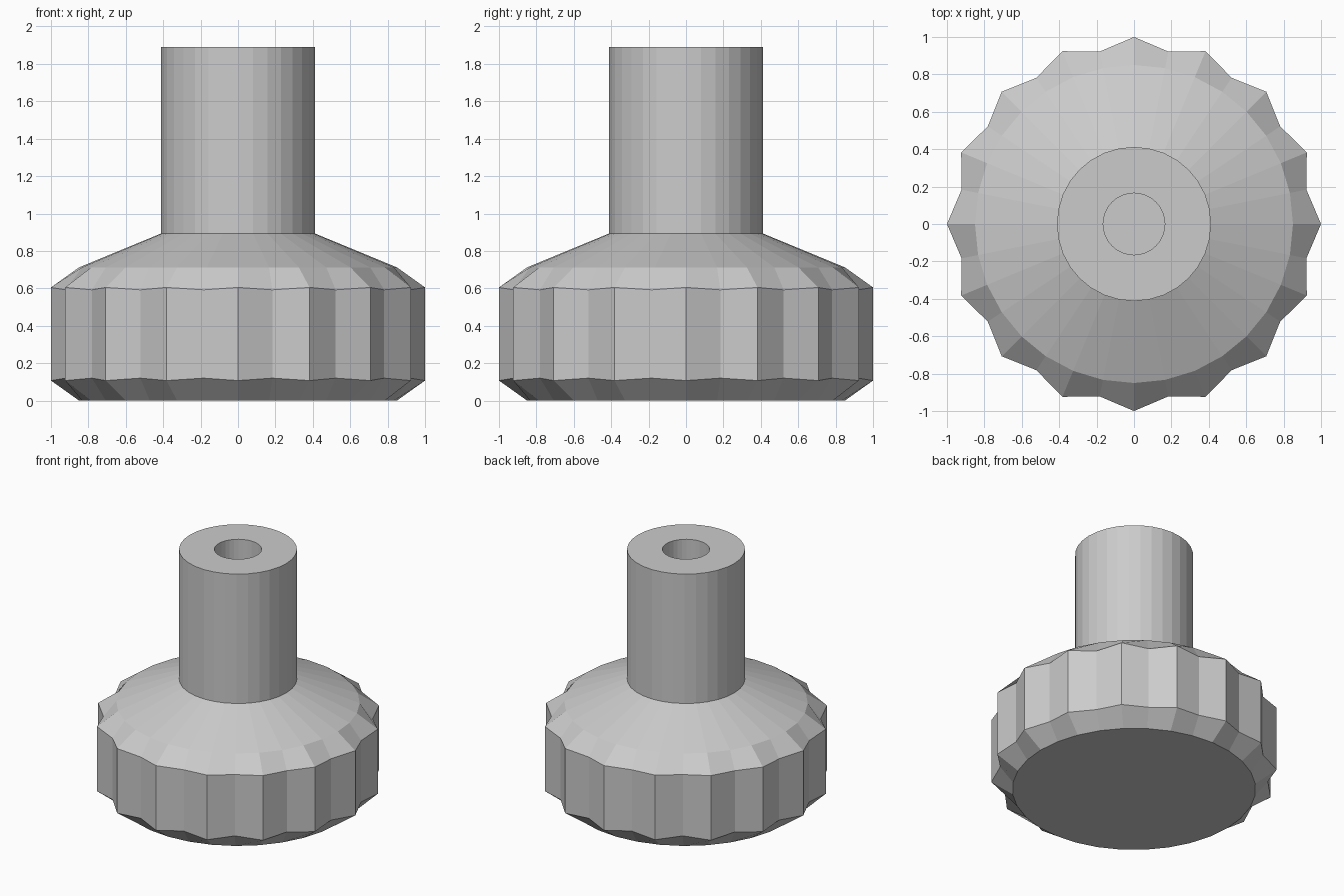
import bpy, bmesh, math

if "Cube" in bpy.data.objects:
    bpy.data.objects.remove(bpy.data.objects["Cube"])

N = 32  # sides all round

grey = bpy.data.materials.new("light_grey")
grey.diffuse_color = (0.6, 0.6, 0.6, 1)
grey.use_nodes = True
grey.node_tree.nodes["Principled BSDF"].inputs["Base Color"].default_value = grey.diffuse_color


def lathe(name, profile, cap_start=True, cap_end=True):
    """Loft rings; each entry is (peak radius, peak z, valley radius, valley z)."""
    bm = bmesh.new()
    rings = []
    for rp, zp, rv, zv in profile:
        ring = []
        for i in range(N):
            a = 2 * math.pi * i / N
            r, z = (rp, zp) if i % 2 == 0 else (rv, zv)
            ring.append(bm.verts.new((r * math.cos(a), r * math.sin(a), z)))
        rings.append(ring)
    for lo, hi in zip(rings, rings[1:]):
        for i in range(N):
            j = (i + 1) % N
            bm.faces.new((lo[i], lo[j], hi[j], hi[i]))
    if cap_start:
        bm.faces.new(rings[0][::-1])
    if cap_end:
        bm.faces.new(rings[-1])
    bmesh.ops.recalc_face_normals(bm, faces=bm.faces)
    me = bpy.data.meshes.new(name)
    bm.to_mesh(me)
    bm.free()
    me.materials.append(grey)
    ob = bpy.data.objects.new(name, me)
    bpy.context.collection.objects.link(ob)
    return ob


def circle(r, z):
    return (r, z, r, z)


# Knob in one piece: fluted grip, sloping shoulder, stem and blind bore
lathe("fluted_knob", [
    circle(0.85, 0.0),
    (1.0, 0.107, 0.94, 0.12),
    (1.0, 0.605, 0.94, 0.592),
    circle(0.85, 0.712),
    circle(0.412, 0.893),
    circle(0.412, 1.89),
    circle(0.165, 1.89),
    circle(0.165, 0.893),
])
